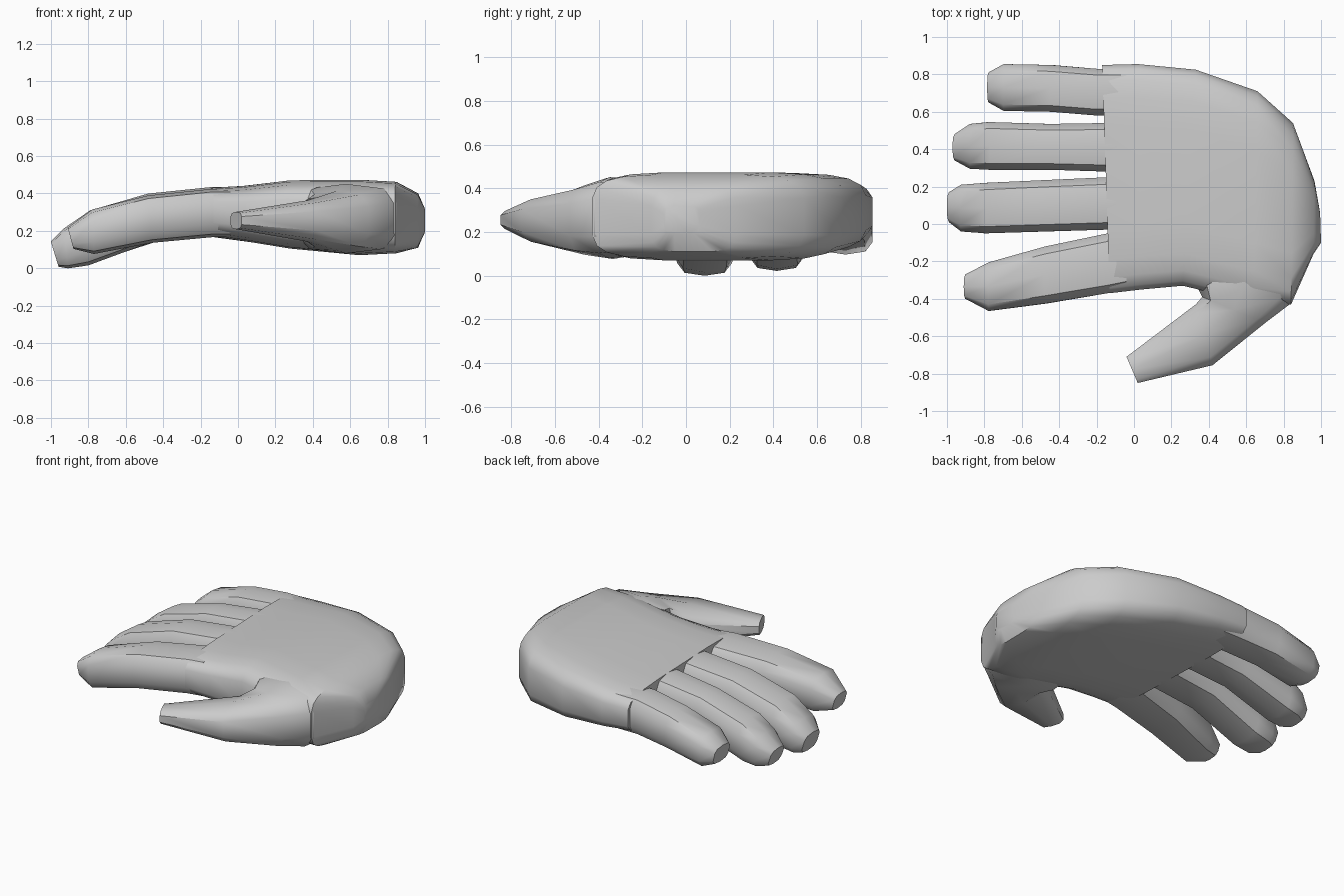
import bpy, bmesh, math
from mathutils import Vector


def loft(name, sections, n, power):
    """Skin rounded-box rings given as (centre, half axis u, half axis v)."""
    bm = bmesh.new()
    rings = []
    for c, u, v in sections:
        ring = []
        for i in range(n):
            a = 2 * math.pi * (i + 0.5) / n
            ca, sa = math.cos(a), math.sin(a)
            top = max(abs(math.cos(math.pi / n)) ** power, 1e-6)
            p = c + u * (math.copysign(abs(ca) ** power, ca) / top) \
                  + v * (math.copysign(abs(sa) ** power, sa) / top)
            ring.append(bm.verts.new(p))
        rings.append(ring)
    for r, s in zip(rings, rings[1:]):
        for i in range(n):
            j = (i + 1) % n
            bm.faces.new((r[i], r[j], s[j], s[i]))
    bm.faces.new(rings[0][::-1])
    bm.faces.new(rings[-1])
    bmesh.ops.recalc_face_normals(bm, faces=bm.faces[:])
    mesh = bpy.data.meshes.new(name)
    bm.to_mesh(mesh)
    bm.free()
    ob = bpy.data.objects.new(name, mesh)
    bpy.context.collection.objects.link(ob)
    bpy.ops.object.select_all(action='DESELECT')
    ob.select_set(True)
    bpy.context.view_layer.objects.active = ob
    bpy.ops.object.shade_smooth_by_angle(angle=math.radians(40))
    return ob


def chord(ax, ay, bx, by, z0, z1):
    """Section spanning two plan points, between two heights."""
    a, b = Vector((ax, ay, 0)), Vector((bx, by, 0))
    return ((a + b) / 2 + Vector((0, 0, (z0 + z1) / 2)), (b - a) / 2,
            Vector((0, 0, (z1 - z0) / 2)))


def knuckle(tx, tz, bx, bz, y0, y1):
    """Finger section spanning a top and a bottom point, between two y values."""
    t, b = Vector((tx, 0, tz)), Vector((bx, 0, bz))
    return ((t + b) / 2 + Vector((0, (y0 + y1) / 2, 0)),
            Vector((0, (y1 - y0) / 2, 0)), (t - b) / 2)


# palm, from the knuckles to the rounded heel
loft("palm", [chord(*s) for s in (
    (-0.13, -0.37, -0.17, 0.85, 0.17, 0.43),
    (0.04, -0.35, 0.02, 0.855, 0.145, 0.44),
    (0.26, -0.33, 0.33, 0.825, 0.105, 0.47),
    (0.64, -0.42, 0.66, 0.71, 0.07, 0.473),
    (0.84, -0.43, 0.85, 0.54, 0.08, 0.462),
    (0.96, -0.16, 0.965, 0.23, 0.11, 0.40),
    (1.0, -0.10, 0.995, 0.06, 0.19, 0.32))], 20, 0.45)

# thumb, growing out of the heel
loft("thumb", [chord(*s) for s in (
    (0.42, 0.0, 0.93, -0.15, 0.12, 0.43),
    (0.31, -0.28, 0.845, -0.42, 0.085, 0.445),
    (0.365, -0.39, 0.70, -0.53, 0.10, 0.41),
    (0.33, -0.43, 0.42, -0.755, 0.145, 0.36),
    (-0.04, -0.71, 0.02, -0.85, 0.21, 0.30))], 10, 0.65)

# fingers, curling down towards the tips
fingers = {
    "index_finger": (
        (-0.04, 0.42, -0.04, 0.17, -0.35, -0.03),
        (-0.14, 0.42, -0.14, 0.17, -0.37, -0.05),
        (-0.48, 0.385, -0.46, 0.14, -0.425, -0.12),
        (-0.78, 0.31, -0.77, 0.08, -0.465, -0.205),
        (-0.91, 0.215, -0.88, 0.105, -0.40, -0.27)),
    "middle_finger": (
        (-0.04, 0.43, -0.04, 0.17, -0.03, 0.26),
        (-0.14, 0.43, -0.14, 0.17, -0.03, 0.25),
        (-0.48, 0.395, -0.46, 0.145, -0.04, 0.235),
        (-0.79, 0.305, -0.80, 0.02, -0.05, 0.22),
        (-0.93, 0.21, -0.91, 0.003, -0.04, 0.21),
        (-1.0, 0.14, -0.96, 0.01, 0.01, 0.17)),
    "ring_finger": (
        (-0.04, 0.43, -0.04, 0.17, 0.28, 0.55),
        (-0.14, 0.43, -0.14, 0.17, 0.28, 0.54),
        (-0.46, 0.39, -0.44, 0.145, 0.29, 0.535),
        (-0.77, 0.305, -0.78, 0.035, 0.29, 0.545),
        (-0.88, 0.23, -0.87, 0.025, 0.295, 0.535),
        (-0.97, 0.15, -0.93, 0.035, 0.34, 0.48)),
    "little_finger": (
        (-0.04, 0.42, -0.04, 0.17, 0.58, 0.83),
        (-0.2, 0.42, -0.2, 0.17, 0.58, 0.83),
        (-0.45, 0.385, -0.43, 0.15, 0.60, 0.85),
        (-0.70, 0.31, -0.69, 0.10, 0.605, 0.855),
        (-0.785, 0.24, -0.76, 0.125, 0.65, 0.81)),
}
for name, sections in fingers.items():
    loft(name, [knuckle(*s) for s in sections], 10, 0.65)
